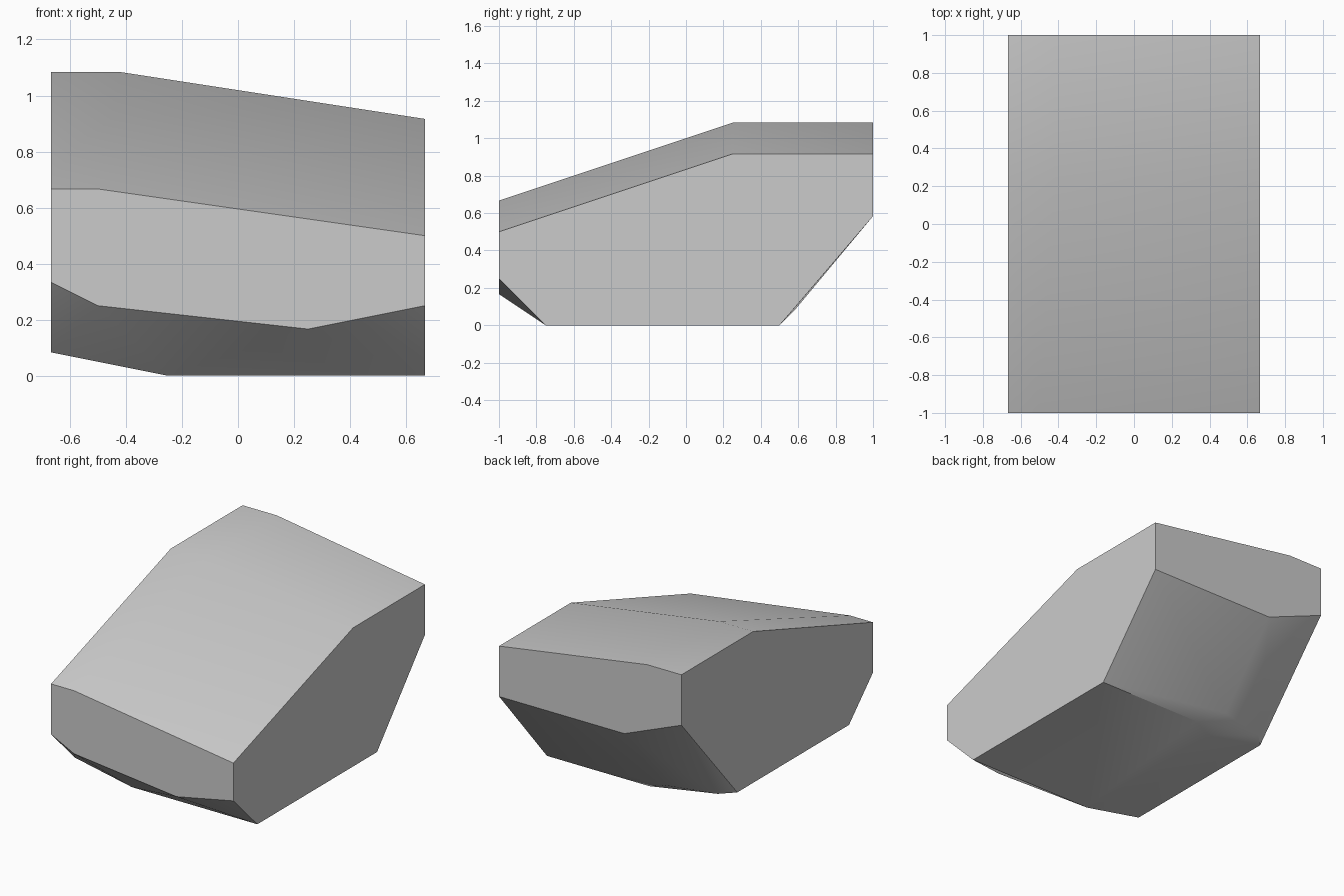
import bpy
import bmesh
import math

# Remove the default cube
default_cube = bpy.data.objects.get("Cube")
if default_cube:
    bpy.data.objects.remove(default_cube, do_unlink=True)

UNIT = 1 / 12          # design grid
HALF_WIDTH = 8
FRONT, BACK = -12, 12

# Stone colour
stone_grey = bpy.data.materials.new("stone_grey")
stone_grey.use_nodes = True
colour = (0.6, 0.6, 0.6, 1)
stone_grey.diffuse_color = colour
stone_grey.node_tree.nodes["Principled BSDF"].inputs["Base Color"].default_value = colour

# Cross-sections: depth y, then (x, z) corners on the design grid
left, right = HALF_WIDTH, -HALF_WIDTH
sections = [
    # front face
    (FRONT, [(right, 8), (-6, 8), (left, 6), (left, 3), (3, 2), (-6, 3), (right, 4)]),
    # front edge of the base
    (-9, [(left, 0), (-3, 0), (right, 1)]),
    # ridge where the sloping top levels out
    (3, [(right, 13), (-5, 13), (left, 11)]),
    # rear edge of the base, with its worn corner
    (5, [(-3, 0), (right, 1)]),
    (6, [(left, 0), (-1, 0), (-7, 1)]),
    (7, [(-3, 1)]),
    # back face
    (BACK, [(right, 13), (-5, 13), (left, 11), (left, 7), (-3, 7), (right, 9)]),
]

# Skin the sections as one faceted block
bm = bmesh.new()
for y, corners in sections:
    for x, z in corners:
        bm.verts.new((x * UNIT, y * UNIT, z * UNIT))
bmesh.ops.convex_hull(bm, input=bm.verts[:])
loose = [v for v in bm.verts if not v.link_faces]
bmesh.ops.delete(bm, geom=loose, context='VERTS')
bmesh.ops.dissolve_limit(bm, angle_limit=math.radians(0.5),
                         verts=bm.verts[:], edges=bm.edges[:])
bmesh.ops.recalc_face_normals(bm, faces=bm.faces[:])

mesh = bpy.data.meshes.new("rock_block")
bm.to_mesh(mesh)
bm.free()
mesh.materials.append(stone_grey)
rock = bpy.data.objects.new("rock_block", mesh)
bpy.context.collection.objects.link(rock)

# Soften shallow creases, keep the hard edges
bpy.ops.object.select_all(action='DESELECT')
rock.select_set(True)
bpy.context.view_layer.objects.active = rock
bpy.ops.object.shade_smooth_by_angle(angle=math.radians(30))
